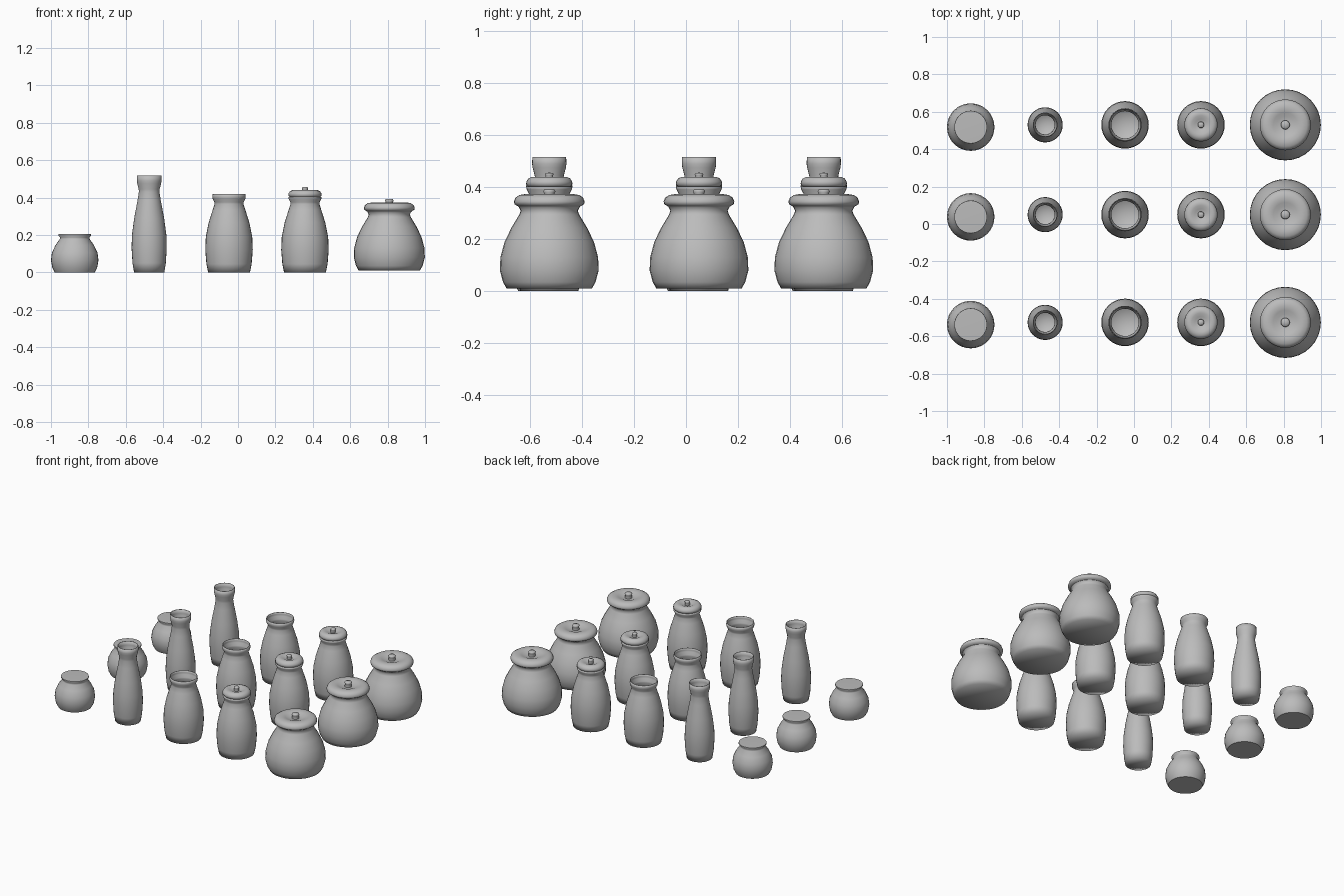
import bpy, bmesh
from math import pi
from mathutils import Vector

cube = bpy.data.objects.get("Cube")
if cube:
    bpy.data.objects.remove(cube, do_unlink=True)

clay = bpy.data.materials.new("grey clay")
clay.use_nodes = True
clay.diffuse_color = (0.5, 0.5, 0.5, 1)
clay.node_tree.nodes["Principled BSDF"].inputs["Base Color"].default_value = (0.5, 0.5, 0.5, 1)


def lathe(name, profile, sharp=None):
    """Spin a (radius, height) profile about z into one smooth mesh."""
    bm = bmesh.new()
    verts = [bm.verts.new((r, 0, z)) for r, z in profile]
    edges = [bm.edges.new(pair) for pair in zip(verts, verts[1:])]
    bmesh.ops.spin(bm, geom=verts + edges, cent=(0, 0, 0), axis=(0, 0, 1),
                   angle=2 * pi, steps=32, use_duplicate=False)
    bmesh.ops.remove_doubles(bm, verts=bm.verts, dist=0.0005)
    bmesh.ops.recalc_face_normals(bm, faces=bm.faces)
    mesh = bpy.data.meshes.new(name)
    bm.to_mesh(mesh)
    bm.free()
    mesh.materials.append(clay)
    mesh.shade_smooth()
    if sharp:
        mesh.set_sharp_from_angle(angle=sharp)
    return mesh


def hollow(outer, wall=0.004):
    """Continue an outer profile over the rim and down the inside."""
    inner = [(r - wall, z) for r, z in reversed(outer[1:])]
    inner[-1] = (inner[-1][0], outer[1][1] + wall)
    return outer + inner + [(0, inner[-1][1])]


# Outer profiles, from the base centre up to the rim
small_pot = [(0, 0), (.107, 0), (.120, .025), (.127, .065), (.122, .105),
             (.103, .145), (.080, .178), (.078, .186), (.088, .198), (.087, .204), (0, .206)]
bottle = [(0, 0), (.081, 0), (.089, .05), (.094, .13), (.092, .2), (.080, .29),
          (.062, .385), (.055, .43), (.056, .445), (.064, .475), (.066, .49), (.065, .517)]
jar = [(0, 0), (.112, 0), (.121, .045), (.127, .12), (.124, .19), (.109, .265),
       (.087, .335), (.077, .365), (.078, .375), (.087, .392), (.089, .403), (.087, .418)]
big_pot = [(0, .01), (.164, .01), (.178, .035), (.190, .08), (.188, .13), (.172, .19),
           (.145, .245), (.115, .295), (.110, .31), (.118, .325), (.130, .338), (.115, .345), (0, .345)]

# Lids: rounded ring dipping towards a small knob
jar_lid = [(0, .40), (.08, .40), (.089, .412), (.088, .422), (.080, .434), (.066, .44),
           (.050, .44), (.032, .432), (.016, .428), (.015, .446), (.017, .45), (.013, .455), (0, .456)]
pot_lid = [(0, .325), (.118, .325), (.134, .335), (.136, .345), (.130, .36), (.115, .37),
           (.090, .374), (.065, .369), (.045, .36), (.022, .358), (.020, .378),
           (.024, .384), (.019, .391), (0, .392)]

# Columns: x position and the meshes stacked there
columns = [
    (-.873, [lathe("small_pot", small_pot, 1.0)]),
    (-.475, [lathe("bottle", hollow(bottle))]),
    (-.048, [lathe("open_jar", hollow(jar))]),
    (.358, [lathe("lidded_jar", jar[:-1] + [(0, .403)]), lathe("jar_lid", jar_lid, 1.3)]),
    (.809, [lathe("big_pot", big_pot), lathe("big_pot_lid", pot_lid, 1.3)]),
]
rows = {"front": -.526, "middle": .05, "back": .53}

for x, meshes in columns:
    for row, y in rows.items():
        # The small pots sit a little forward of their rows
        shift = -.012 if x < -.8 else 0
        for mesh in meshes:
            obj = bpy.data.objects.new(f"{row}_{mesh.name}", mesh)
            obj.location = Vector((x, y + shift, 0))
            bpy.context.collection.objects.link(obj)
